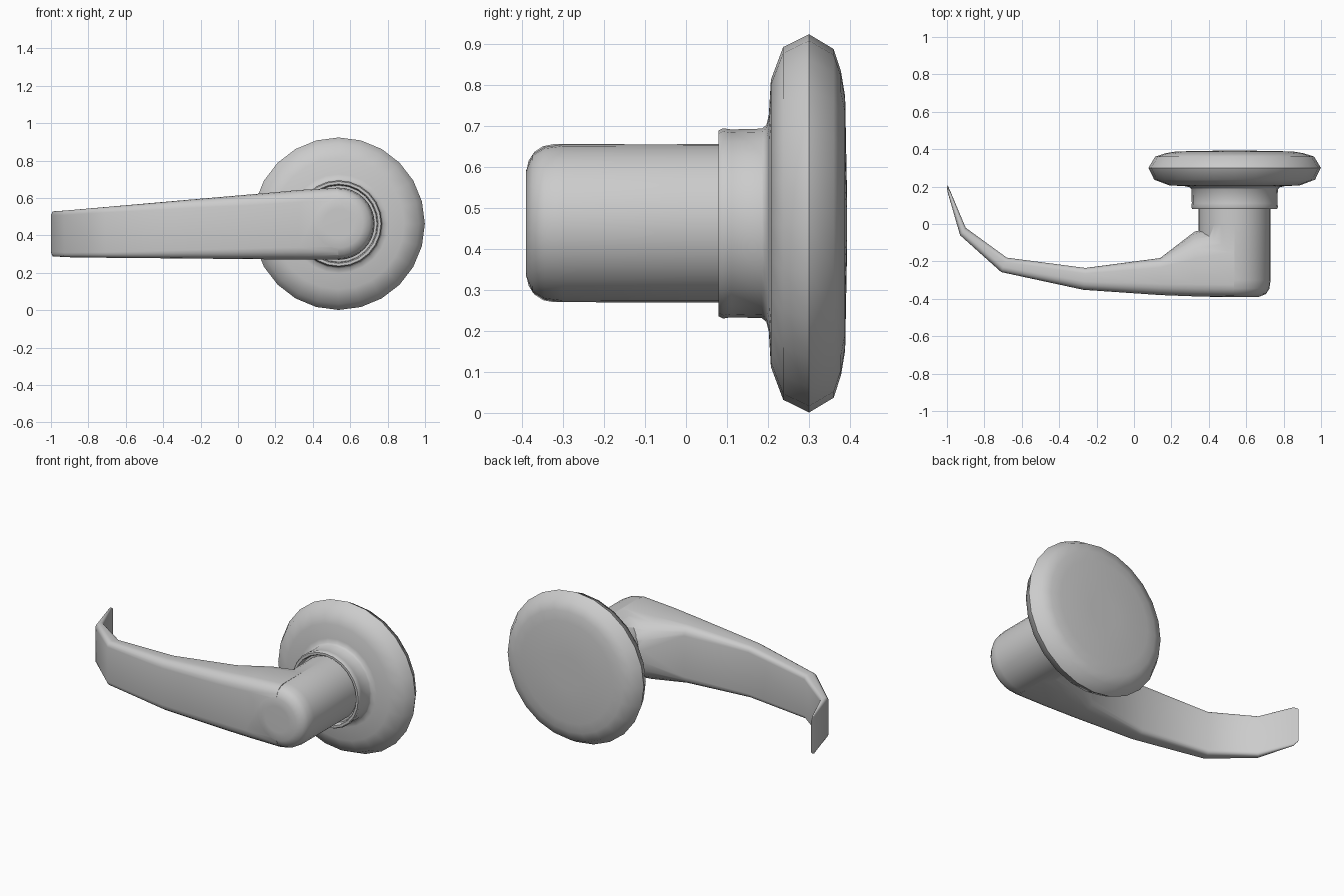
import bpy, bmesh, math
from mathutils import Vector

if "Cube" in bpy.data.objects:
    bpy.data.objects.remove(bpy.data.objects["Cube"])

CX, CZ = 0.538, 0.462   # axis of the round parts (runs along y)


def finish(name, bm):
    bmesh.ops.remove_doubles(bm, verts=bm.verts, dist=1e-5)
    bmesh.ops.recalc_face_normals(bm, faces=bm.faces)
    me = bpy.data.meshes.new(name)
    bm.to_mesh(me)
    bm.free()
    ob = bpy.data.objects.new(name, me)
    bpy.context.collection.objects.link(ob)
    return ob


def loft(name, rings):
    """Skin a list of closed rings and cap both ends."""
    bm = bmesh.new()
    vr = [[bm.verts.new(p) for p in ring] for ring in rings]
    n = len(vr[0])
    for a, b in zip(vr, vr[1:]):
        for i in range(n):
            j = (i + 1) % n
            bm.faces.new((a[i], a[j], b[j], b[i]))
    bm.faces.new(vr[0])
    bm.faces.new(vr[-1])
    return finish(name, bm)


def lathe(name, profile, n):
    """Turn (radius, y) points about the handle axis."""
    return loft(name, [[(CX + r * math.cos(2 * math.pi * i / n), y,
                         CZ + r * math.sin(2 * math.pi * i / n))
                        for i in range(n)] for r, y in profile])


def section(front, back, zb, zt, rf, rb):
    """Rounded rectangle spanning front to back in plan, zb to zt in height."""
    f, b = Vector(front), Vector(back)
    d = (b - f).length
    ring = []
    tf, tb = min(rf, 0.42 * d), min(rb, 0.42 * d)
    corners = [(tf, zb + rf, tf, rf, 180), (d - tb, zb + rb, tb, rb, 270),
               (d - tb, zt - rb, tb, rb, 0), (tf, zt - rf, tf, rf, 90)]
    for ct, cz, rt, rz, a0 in corners:
        for k in range(5):
            a = math.radians(a0 + 22.5 * k)
            p = f + (b - f) * ((ct + rt * math.cos(a)) / d)
            ring.append((p.x, p.y, cz + rz * math.sin(a)))
    return ring


def smooth(ob, angle):
    bpy.ops.object.select_all(action='DESELECT')
    ob.select_set(True)
    bpy.context.view_layer.objects.active = ob
    bpy.ops.object.shade_smooth_by_angle(angle=math.radians(angle))


# Wall rosette with its stepped collar and a shallow recess round the shank
rosette = lathe("rosette", [
    (0.10, 0.392), (0.31, 0.388), (0.37, 0.378), (0.425, 0.36), (0.461, 0.30),
    (0.43, 0.237), (0.35, 0.207), (0.265, 0.202), (0.24, 0.196), (0.231, 0.185),
    (0.229, 0.11), (0.232, 0.09), (0.226, 0.079), (0.212, 0.079),
    (0.207, 0.086), (0.205, 0.11), (0.10, 0.11)], 24)
smooth(rosette, 50)

# Lever: sections from the curled tip to the middle of the shank
lever = loft("lever", [
    section((-1.0, 0.192), (-0.997, 0.208), 0.305, 0.51, 0.02, 0.02),
    section((-0.995, 0.165), (-0.984, 0.180), 0.288, 0.528, 0.025, 0.02),
    section((-0.93, -0.06), (-0.90, -0.02), 0.283, 0.533, 0.025, 0.02),
    section((-0.71, -0.257), (-0.68, -0.18), 0.280, 0.552, 0.03, 0.025),
    section((-0.27, -0.352), (-0.26, -0.235), 0.276, 0.590, 0.045, 0.03),
    section((0.14, -0.380), (0.14, -0.182), 0.272, 0.625, 0.06, 0.05),
    section((0.325, -0.387), (0.325, -0.04), 0.270, 0.642, 0.065, 0.15),
    section((0.535, -0.389), (0.535, 0.0), 0.270, 0.655, 0.065, 0.15)])

# Shank: round bar with a softened front edge
shank = lathe("shank", [
    (0.08, -0.3905), (0.13, -0.3895), (0.168, -0.374), (0.186, -0.345),
    (0.192, -0.30), (0.193, 0.0), (0.193, 0.15)], 32)

# Fuse the shank into the lever
mod = lever.modifiers.new("fuse", 'BOOLEAN')
mod.operation = 'UNION'
mod.solver = 'EXACT'
mod.object = shank
bpy.context.view_layer.objects.active = lever
lever.select_set(True)
bpy.ops.object.modifier_apply(modifier=mod.name)
bpy.data.objects.remove(shank, do_unlink=True)
smooth(lever, 45)
